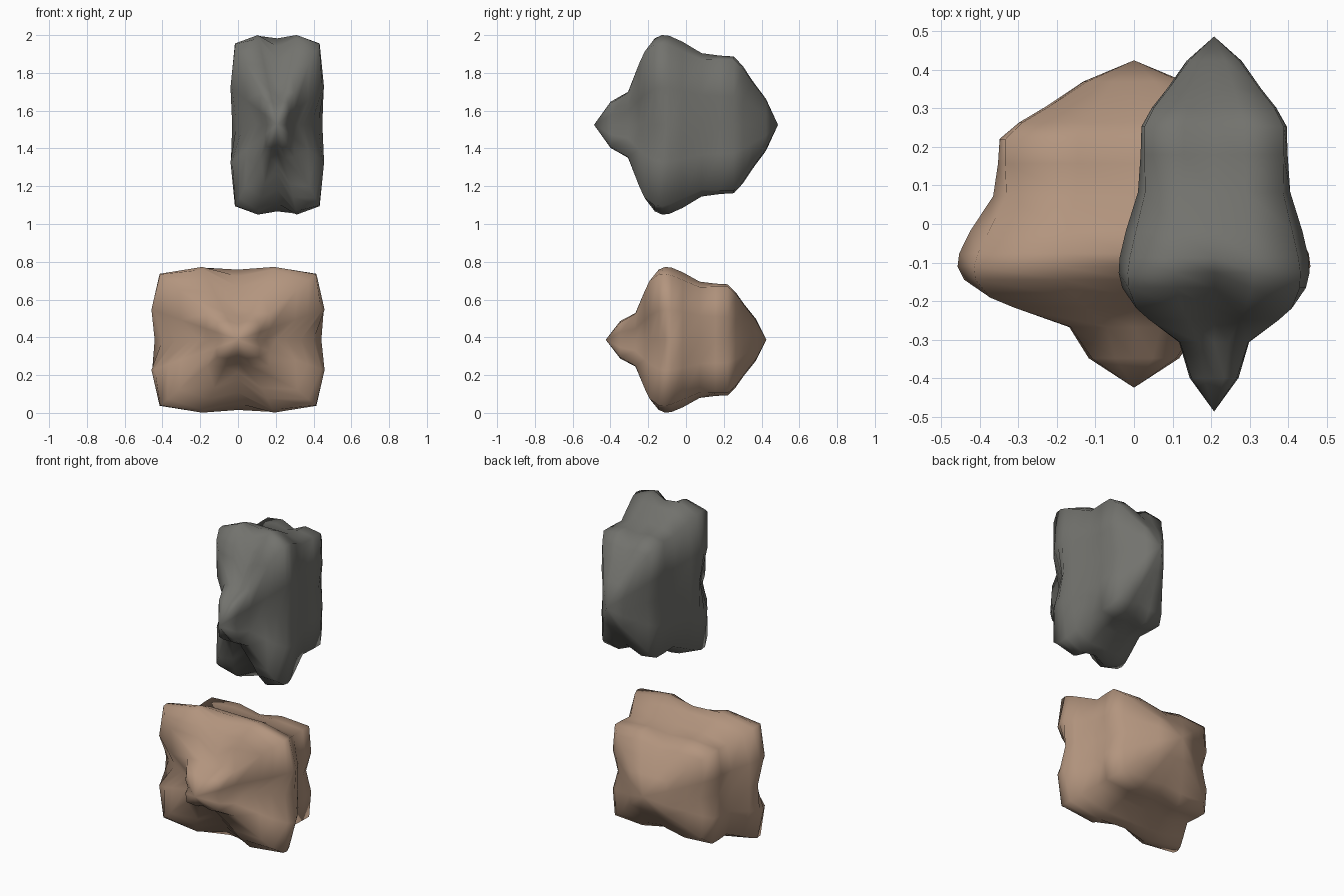
import bpy
import bmesh
from math import cos, sin, tau

cube = bpy.data.objects.get("Cube")
if cube:
    bpy.data.objects.remove(cube, do_unlink=True)

SEGMENTS = 16
# Distance along y, then reach at side middle (valley), shoulder and corner (ridge)
RINGS = [(-0.82, 0.22, 0.28, 0.34), (-0.63, 0.32, 0.4, 0.51),
         (-0.51, 0.45, 0.72, 0.97), (-0.45, 0.55, 0.88, 1.16),
         (-0.34, 0.73, 1.05, 1.28), (-0.26, 0.88, 1.09, 1.29),
         (-0.18, 0.97, 1.08, 1.26), (-0.04, 0.93, 1.01, 1.17),
         (0.17, 0.8, 0.87, 1.03), (0.37, 0.74, 0.84, 1.04),
         (0.52, 0.69, 0.83, 1.04), (0.62, 0.61, 0.71, 0.9),
         (0.72, 0.49, 0.54, 0.68), (0.87, 0.29, 0.31, 0.38)]


def material(name, colour):
    mat = bpy.data.materials.new(name)
    mat.use_nodes = True
    mat.diffuse_color = (*colour, 1)
    mat.node_tree.nodes["Principled BSDF"].inputs["Base Color"].default_value = (*colour, 1)
    return mat


def lobed_rock(name, centre, size, mat):
    """Four ridges run from the front point over the lobes to the back point."""
    bm = bmesh.new()
    rings = []
    for y, valley, shoulder, corner in RINGS:
        reaches = [valley, shoulder, corner, shoulder]
        ring = []
        for i in range(SEGMENTS):
            angle = tau * i / SEGMENTS
            reach = reaches[i % len(reaches)]
            ring.append(bm.verts.new((reach * cos(angle), y, reach * sin(angle))))
        rings.append(ring)
    # Sides
    for a, b in zip(rings, rings[1:]):
        for i in range(SEGMENTS):
            j = (i + 1) % SEGMENTS
            bm.faces.new((a[i], a[j], b[j], b[i]))
    # Front and back points
    for ring, y in ((rings[0], -1), (rings[-1], 1)):
        tip = bm.verts.new((0, y, 0))
        for i in range(SEGMENTS):
            bm.faces.new((tip, ring[i], ring[(i + 1) % SEGMENTS]))
    bmesh.ops.scale(bm, vec=size, verts=bm.verts)
    bmesh.ops.recalc_face_normals(bm, faces=bm.faces)
    for face in bm.faces:
        face.smooth = True
    mesh = bpy.data.meshes.new(name)
    bm.to_mesh(mesh)
    bm.free()
    mesh.materials.append(mat)
    obj = bpy.data.objects.new(name, mesh)
    obj.location = centre
    bpy.context.collection.objects.link(obj)


lobed_rock("lower_rock", (0, 0, 0.387), (0.455, 0.425, 0.383),
           material("tan brown", (0.45, 0.30, 0.21)))
lobed_rock("upper_rock", (0.208, 0, 1.525), (0.246, 0.487, 0.472),
           material("dark grey", (0.17, 0.17, 0.155)))
